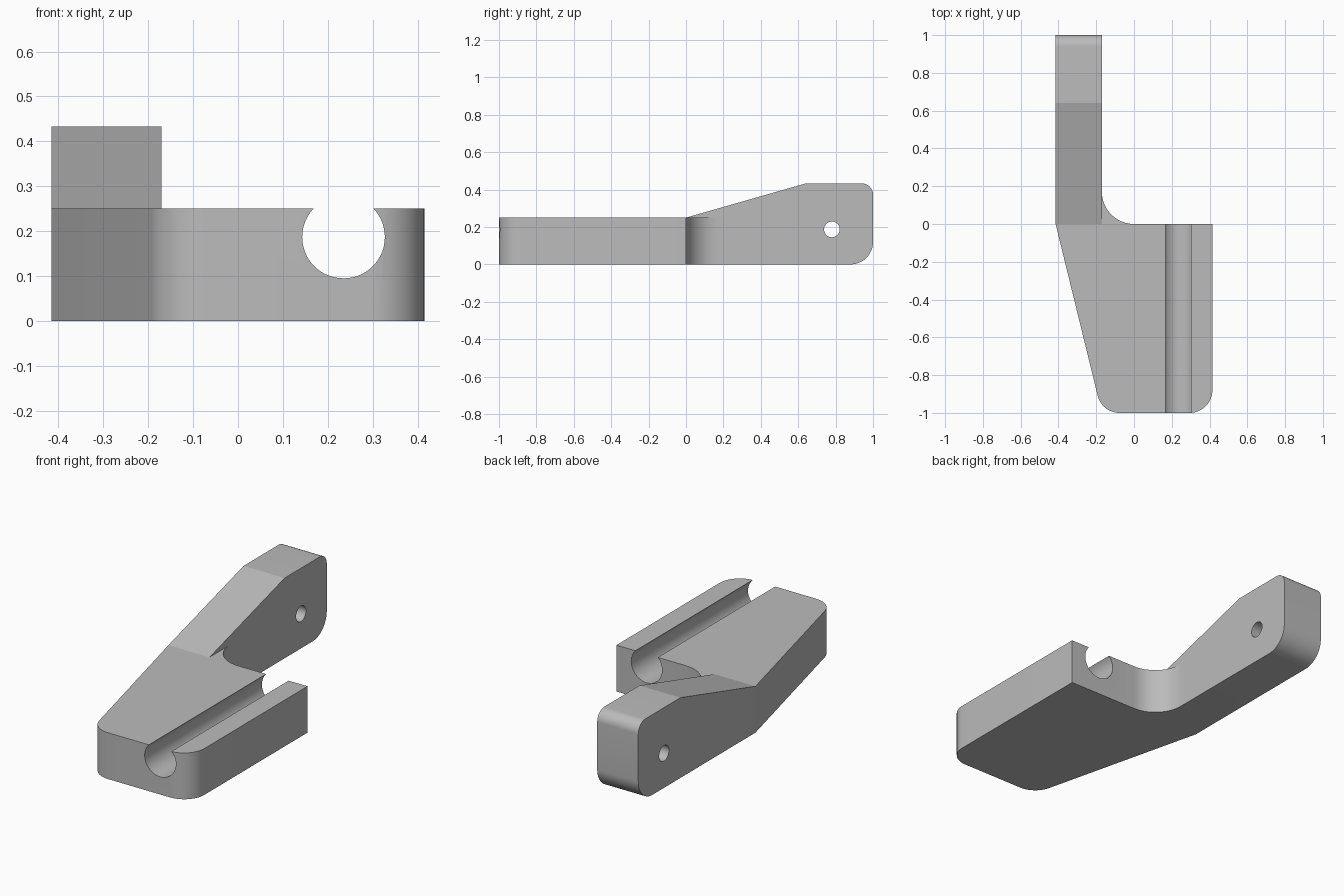
import bpy
import bmesh
import math
from mathutils import Vector, Matrix

cube = bpy.data.objects.get("Cube")
if cube:
    bpy.data.objects.remove(cube, do_unlink=True)

grey = bpy.data.materials.new("plain grey")
grey.use_nodes = True
COLOUR = (0.5, 0.5, 0.5, 1)
grey.diffuse_color = COLOUR
grey.node_tree.nodes["Principled BSDF"].inputs["Base Color"].default_value = COLOUR


def rounded(corners, steps=12):
    """Outline points from (u, v, radius) corners."""
    points = []
    for i, (u, v, radius) in enumerate(corners):
        here = Vector((u, v))
        if radius == 0:
            points.append(here)
            continue
        a = (Vector(corners[i - 1][:2]) - here).normalized()
        b = (Vector(corners[(i + 1) % len(corners)][:2]) - here).normalized()
        half = a.angle(b) / 2
        centre = here + (a + b).normalized() * radius / math.sin(half)
        start = here + a * radius / math.tan(half) - centre
        end = here + b * radius / math.tan(half) - centre
        sweep = math.atan2(start.x * end.y - start.y * end.x, start.dot(end))
        for k in range(steps + 1):
            points.append(centre + Matrix.Rotation(sweep * k / steps, 2) @ start)
    return points


def prism(name, points, place, low, high):
    """Extrude an outline from low to high; place maps (u, v, w) to xyz."""
    bm = bmesh.new()
    face = bm.faces.new([bm.verts.new(place(p.x, p.y, low)) for p in points])
    new = bmesh.ops.extrude_face_region(bm, geom=[face])["geom"]
    move = Vector(place(0, 0, high)) - Vector(place(0, 0, low))
    bmesh.ops.translate(bm, vec=move, verts=[g for g in new if isinstance(g, bmesh.types.BMVert)])
    bmesh.ops.recalc_face_normals(bm, faces=bm.faces)
    mesh = bpy.data.meshes.new(name)
    bm.to_mesh(mesh)
    bm.free()
    mesh.materials.append(grey)
    obj = bpy.data.objects.new(name, mesh)
    bpy.context.collection.objects.link(obj)
    return obj


def circle(u, v, radius, count=64):
    return [Vector((u + radius * math.cos(math.tau * i / count),
                    v + radius * math.sin(math.tau * i / count))) for i in range(count)]


def combine(target, other, operation):
    """Apply a boolean and remove the helper."""
    mod = target.modifiers.new(operation, "BOOLEAN")
    mod.operation, mod.object, mod.solver = operation, other, "EXACT"
    bpy.context.view_layer.objects.active = target
    bpy.ops.object.modifier_apply(modifier=mod.name)
    bpy.data.objects.remove(other, do_unlink=True)


def along_z(u, v, w): return (u, v, w)
def along_x(u, v, w): return (w, u, v)
def along_y(u, v, w): return (u, w, v)


LEFT, INNER, RIGHT, TOP = -0.415, -0.17, 0.415, 0.25

# Tapered plate, with the inner fillet reaching into the arm
bracket = prism("bracket", rounded([
    (LEFT, 0, 0), (INNER, -1, 0.12), (RIGHT, -1, 0.12), (RIGHT, 0, 0),
    (INNER, 0, 0.17), (INNER, 0.2, 0), (-0.3, 0.2, 0)]), along_z, 0, TOP)

# Rising arm
arm = prism("arm", rounded([
    (0, 0, 0), (1, 0, 0.12), (1, 0.433, 0.06), (0.64, 0.433, 0), (0, TOP, 0)]),
    along_x, LEFT, INNER)
combine(bracket, arm, "UNION")

# Open round channel along the plate, and the pin hole through the arm
channel = prism("channel_cutter", circle(0.235, 0.187, 0.092), along_y, -1.2, 0.2)
combine(bracket, channel, "DIFFERENCE")
hole = prism("hole_cutter", circle(0.78, 0.187, 0.042, 40), along_x, -0.6, 0)
combine(bracket, hole, "DIFFERENCE")

# Smooth the rounds and keep the edges sharp
bpy.ops.object.select_all(action="DESELECT")
bracket.select_set(True)
bpy.context.view_layer.objects.active = bracket
bpy.ops.object.shade_smooth_by_angle(angle=math.radians(12))
